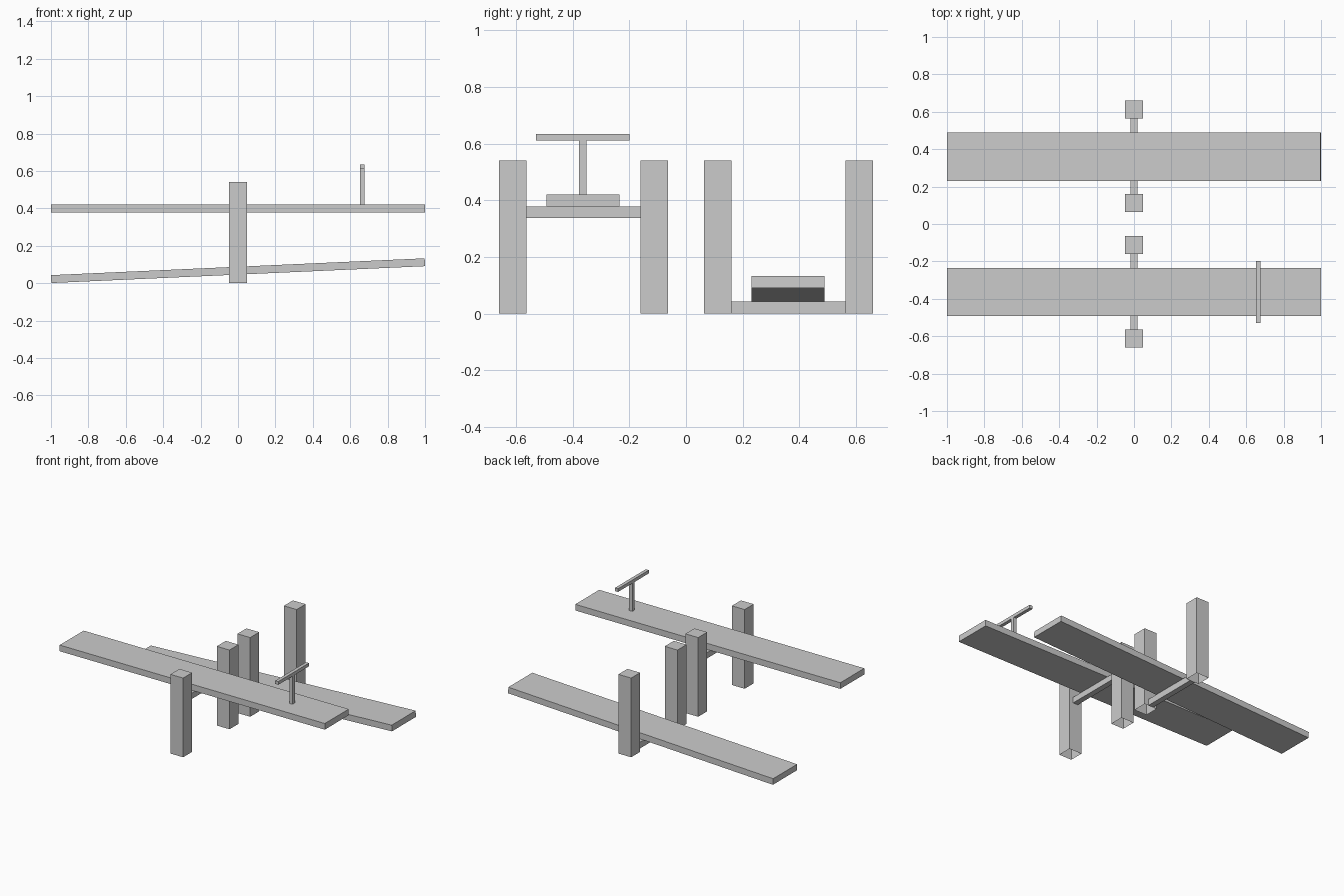
import bpy, bmesh, math

if "Cube" in bpy.data.objects:
    bpy.data.objects.remove(bpy.data.objects["Cube"])


def box(name, x, y, z, open_bottom=False):
    """Box from (min, max) ranges, origin at its centre."""
    ranges = (x, y, z)
    size = [b - a for a, b in ranges]
    bm = bmesh.new()
    bmesh.ops.create_cube(bm, size=1)
    bmesh.ops.scale(bm, vec=size, verts=bm.verts)
    if open_bottom:
        bm.normal_update()
        bottom = [f for f in bm.faces if f.normal.z < -0.9]
        bmesh.ops.delete(bm, geom=bottom, context='FACES_ONLY')
    mesh = bpy.data.meshes.new(name)
    bm.to_mesh(mesh)
    bm.free()
    obj = bpy.data.objects.new(name, mesh)
    obj.location = [(a + b) / 2 for a, b in ranges]
    bpy.context.collection.objects.link(obj)
    return obj


# Two seesaw frames: a pair of open-bottomed posts joined by an axle
for side, cy, axle_z in (("front", -0.3615, (0.338, 0.378)),
                         ("back", 0.3615, (0.0, 0.043))):
    for label, s in (("near", -1), ("far", 1)):
        py = cy + s * 0.25
        box(f"{side}_{label}_post", (-0.048, 0.048),
            (py - 0.0485, py + 0.0485), (0, 0.54), open_bottom=True)
    box(f"{side}_axle", (-0.019, 0.019), (cy - 0.2015, cy + 0.2015), axle_z)

# Level plank of the front seesaw
box("front_plank", (-1, 1), (-0.493, -0.235), (0.379, 0.421))

# Tilted plank of the back seesaw
plank = box("back_plank", (-1, 1), (0.231, 0.489), (0.046, 0.088))
plank.rotation_euler.y = -math.atan2(0.09, 2)

# T-shaped handle
box("handle_stem", (0.652, 0.675), (-0.377, -0.352), (0.42, 0.612))
box("handle_bar", (0.652, 0.675), (-0.53, -0.199), (0.612, 0.634))
